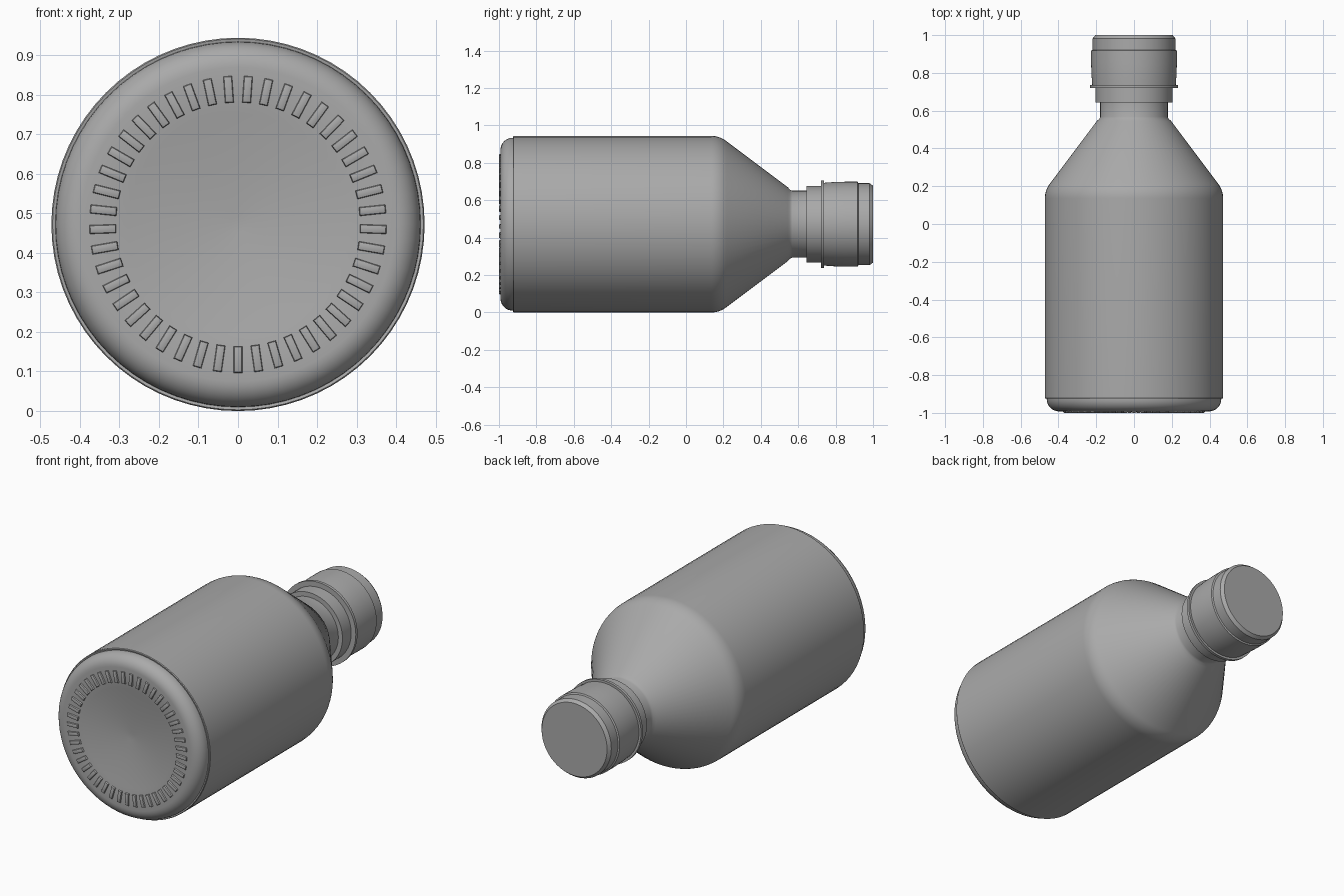
import bpy, bmesh, math
from mathutils import Matrix, Vector

cube = bpy.data.objects.get("Cube")
if cube:
    bpy.data.objects.remove(cube, do_unlink=True)

R = 0.472          # body radius, also the height of the axis
SEGMENTS = 72
RIBS = 45

grey = bpy.data.materials.new("plain_grey")
grey.use_nodes = True
colour = (0.4, 0.4, 0.4, 1)
grey.diffuse_color = colour
grey.node_tree.nodes["Principled BSDF"].inputs["Base Color"].default_value = colour


def finish(name, bm, angle=35):
    bmesh.ops.recalc_face_normals(bm, faces=bm.faces)
    mesh = bpy.data.meshes.new(name)
    bm.to_mesh(mesh)
    bm.free()
    mesh.materials.append(grey)
    obj = bpy.data.objects.new(name, mesh)
    bpy.context.collection.objects.link(obj)
    bpy.ops.object.select_all(action='DESELECT')
    obj.select_set(True)
    bpy.context.view_layer.objects.active = obj
    bpy.ops.object.shade_smooth_by_angle(angle=math.radians(angle))
    return obj


def lathe(name, profile):
    """Spin (radius, y) points about the lying axis of the bottle."""
    bm = bmesh.new()
    verts = [bm.verts.new((r, y, R)) for r, y in profile]
    edges = [bm.edges.new(pair) for pair in zip(verts, verts[1:])]
    bmesh.ops.spin(bm, geom=verts + edges, cent=(0, 0, R), axis=(0, 1, 0),
                   angle=math.tau, steps=SEGMENTS)
    bmesh.ops.remove_doubles(bm, verts=bm.verts, dist=0.0001)
    return finish(name, bm)


def arc(cr, cy, radius, start, end, steps=8):
    """Points of a rounded corner in the (radius, y) plane, in degrees."""
    angles = [math.radians(start + (end - start) * i / steps) for i in range(steps + 1)]
    return [(cr + radius * math.cos(a), cy + radius * math.sin(a)) for a in angles]


# Base with a shallow hollow and a rounded heel, set just inside the body
hollow = [(0, -0.955), (0.02, -0.955), (0.15, -0.968), (0.28, -0.983), (0.32, -0.990)]
lathe("bottle_base", hollow + arc(0.397, -0.927, 0.065, -90, 0) + [(0.462, -0.90)])

# Body, rounded shoulder, cone and neck
shoulder = arc(R - 0.13, 0.135, 0.13, 0, 39)
lathe("bottle_body", [(0.455, -0.922), (R - 0.003, -0.925), (R, -0.921)] + shoulder
      + [(0.197, 0.545), (0.184, 0.556), (0.179, 0.568), (0.179, 0.66)])

# Collar below the cap, with a thin flange
lathe("neck_collar", [(0.17, 0.643), (0.205, 0.643), (0.205, 0.721),
                      (0.234, 0.721), (0.234, 0.737), (0.20, 0.737)])

# Cap with a slight bulge, a step and a chamfered rim
lathe("bottle_cap", [(0.19, 0.735), (0.221, 0.735), (0.225, 0.79), (0.227, 0.85),
                     (0.227, 0.918), (0.219, 0.922), (0.219, 0.982),
                     (0.205, 1.0), (0, 1.0)])

# Ring of small rounded ribs on the base
bm = bmesh.new()
for i in range(RIBS):
    turn = Matrix.Rotation(math.tau * i / RIBS, 4, 'Y')
    place = Matrix.Translation((0, 0, R)) @ turn @ Matrix.Translation((0, -0.987, -0.342))
    size = Matrix.Diagonal((0.022, 0.026, 0.067, 1))
    bmesh.ops.create_cube(bm, size=1, matrix=place @ size)
front_edges = [e for e in bm.edges if all(v.co.y < -0.99 for v in e.verts)]
bmesh.ops.bevel(bm, geom=front_edges, offset=0.006, segments=2, affect='EDGES', profile=0.5)
finish("base_ribs", bm, 40)
